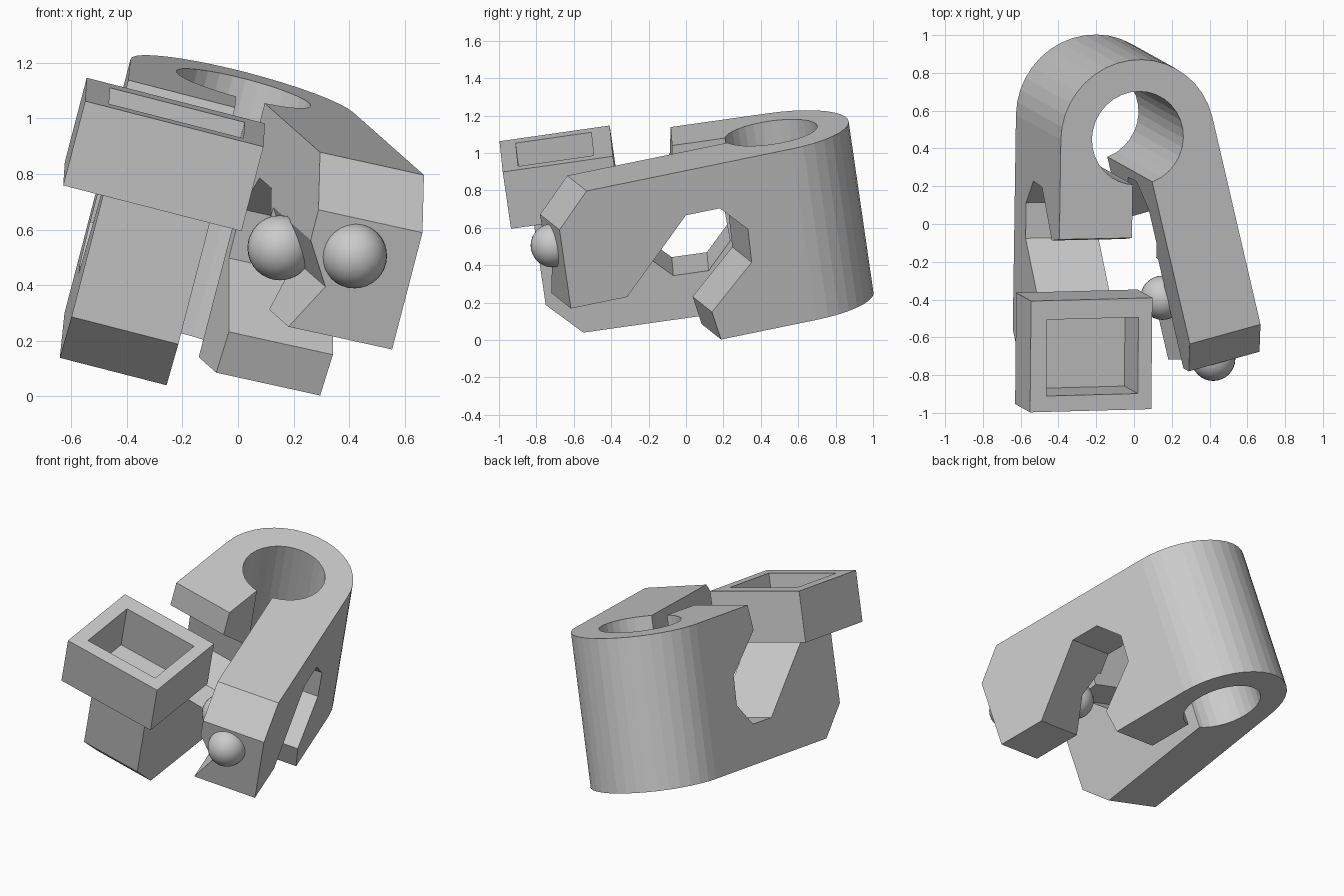
import bpy, bmesh
from math import sin, cos, pi, radians
from mathutils import Matrix, Vector

default_cube = bpy.data.objects.get("Cube")
if default_cube:
    bpy.data.objects.remove(default_cube, do_unlink=True)

# Tilted frame: the bore axis leans to the side and towards the front
axis = Vector((0.249, -0.139, 0.958)).normalized()
across = Vector((0.967, 0, -0.251))
across = (across - axis * across.dot(axis)).normalized()
along = axis.cross(across)
FRAME = Matrix((across, along, axis)).transposed().to_4x4()

CENTRE = Vector((-0.26, 0.6, 0))
OUTER, BORE = 0.42, 0.25
LOW, HIGH = 0.05, 1.004
INNER, REACH = 0.023, 1.325
RIGHT = (1, radians(15.3))
LEFT = (-1, radians(1.2))


def arm_point(arm, s, t, h):
    """Point s along an arm, t outwards across it, h up the bore axis."""
    side, a = arm
    return (CENTRE + s * Vector((sin(a), -cos(a), 0))
            + side * t * Vector((cos(a), sin(a), 0)) + Vector((0, 0, h)))


def circle_point(radius, angle, h):
    return CENTRE + Vector((radius * cos(angle), radius * sin(angle), h))


def prism(name, points, sweep):
    """Extrude a flat outline by a vector."""
    bm = bmesh.new()
    face = bm.faces.new([bm.verts.new(p) for p in points])
    grown = bmesh.ops.extrude_face_region(bm, geom=[face])["geom"]
    moved = [v for v in grown if isinstance(v, bmesh.types.BMVert)]
    bmesh.ops.translate(bm, verts=moved, vec=sweep)
    bmesh.ops.recalc_face_normals(bm, faces=bm.faces)
    mesh = bpy.data.meshes.new(name)
    bm.to_mesh(mesh)
    bm.free()
    obj = bpy.data.objects.new(name, mesh)
    bpy.context.collection.objects.link(obj)
    obj.matrix_world = FRAME
    return obj


def cut(target, cutter):
    cutter.hide_render = True
    mod = target.modifiers.new("cut", "BOOLEAN")
    mod.operation, mod.solver, mod.object = "DIFFERENCE", "EXACT", cutter
    bpy.context.view_layer.objects.active = target
    bpy.ops.object.modifier_apply(modifier=mod.name)
    bpy.data.objects.remove(cutter, do_unlink=True)


def side_cutter(arm, outline):
    """Cutter through one arm from an outline of (s, h) pairs."""
    points = [arm_point(arm, s, 0, h) for s, h in outline]
    sweep = arm_point(arm, 0, 0.6, 0) - arm_point(arm, 0, 0, 0)
    return prism("arm_cutter", points, sweep)


def flip(outline):
    return [(s, LOW + HIGH - h) for s, h in outline]


# Clamp body: rounded back and two arms in one plan outline
start, end, steps = RIGHT[1], pi + LEFT[1], 18
plan = [circle_point(OUTER, start + (end - start) * i / steps, LOW)
        for i in range(steps + 1)]
plan += [arm_point(LEFT, s, t, LOW)
         for s, t in ((REACH, OUTER), (REACH, INNER), (0, INNER))]
plan += [arm_point(RIGHT, s, t, LOW)
         for s, t in ((0, INNER), (REACH, INNER), (REACH, OUTER))]
body = prism("clamp_body", plan, Vector((0, 0, HIGH - LOW)))

# Bore
ring = [circle_point(BORE, 2 * pi * i / 32, LOW - 0.2) for i in range(32)]
cut(body, prism("bore_cutter", ring, Vector((0, 0, 1.4))))


# Hooked openings: the right arm opens below, the left arm opens above
def opening(hook_h):
    hook_s = 1.01 + 0.385 - hook_h
    return [(0.507, -0.1), (0.561, 0.209), (0.306, 0.434), (0.30, 0.617),
            (0.437, 0.762), (0.627, 0.762), (hook_s, hook_h),
            (1.5, hook_h), (1.5, -0.1)]


chamfer = [(1.047, 1.105), (1.5, 0.647), (1.5, 1.2), (1.047, 1.2)]
cut(body, side_cutter(RIGHT, opening(0.385)))
cut(body, side_cutter(RIGHT, chamfer))
cut(body, side_cutter(LEFT, flip(opening(0.35))))
cut(body, side_cutter(LEFT, flip(chamfer)))

# V groove along the inner side of the right hook
groove = [(-0.04, 0.81), (0.12, 0.556), (-0.04, 0.27)]
cut(body, prism("groove_cutter",
                [arm_point(RIGHT, 0.72, t, h) for t, h in groove],
                arm_point(RIGHT, 0.8, 0, 0) - CENTRE))


# Open tray on top of the left hook
def rectangle(x0, x1, y0, y1, h):
    middle = Vector((-0.477, -0.557, 0))
    turn = Matrix.Rotation(radians(1.5), 3, "Z")
    return [middle + turn @ (Vector((x, y, h)) - middle)
            for x, y in ((x0, y0), (x1, y0), (x1, y1), (x0, y1))]


tray = prism("tray", rectangle(-0.808, -0.145, -0.855, -0.26, 0.703),
             Vector((0, 0, 0.317)))
cut(tray, prism("tray_cutter", rectangle(-0.72, -0.22, -0.77, -0.362, 0.735),
                Vector((0, 0, 0.5))))

# Balls on the front and the inner side of the right hook
for name, s, t, h in (("front_ball", 1.323, 0.197, 0.688),
                      ("inner_ball", 0.949, 0.022, 0.604)):
    bpy.ops.mesh.primitive_uv_sphere_add(
        segments=32, ring_count=16, radius=0.117,
        location=FRAME @ arm_point(RIGHT, s, t, h))
    ball = bpy.context.object
    ball.name = name
    bpy.ops.object.shade_smooth()
